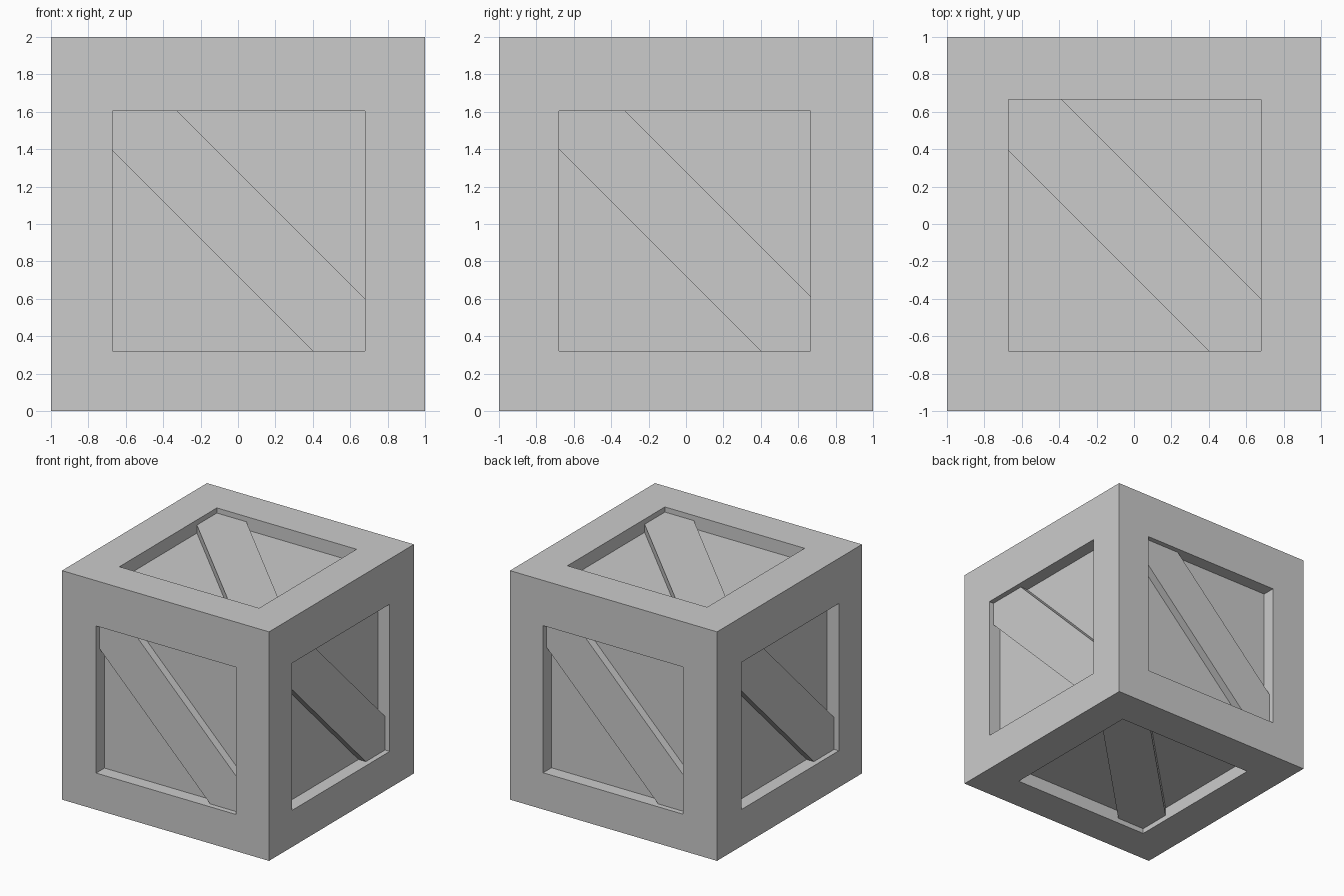
import bpy, bmesh
from mathutils import Vector

if "Cube" in bpy.data.objects:
    bpy.data.objects.remove(bpy.data.objects["Cube"])

PANEL_DEPTH = 0.115   # recess of the inner panels
BRACE_DEPTH = 0.045   # recess of the brace fronts
HALF_BRACE = 0.28     # brace edges lie on u + v = +/- this value
CENTRE = Vector((0, 0, 1))
WINDOW = {0: (-0.67, 0.68), 1: (-0.68, 0.665), 2: (-0.68, 0.605)}  # per world axis

X, Y, Z = Vector((1, 0, 0)), Vector((0, 1, 0)), Vector((0, 0, 1))
SIDES = {"front": (X, Z), "back": (-X, Z), "right": (Y, Z),
         "left": (-Y, Z), "top": (X, Y), "bottom": (X, -Y)}


def span(axis):
    """Window limits measured along a signed axis."""
    i = max(range(3), key=lambda k: abs(axis[k]))
    return sorted(axis[i] * t for t in WINDOW[i])


def finish(bm, name):
    bmesh.ops.remove_doubles(bm, verts=bm.verts, dist=1e-5)
    bmesh.ops.recalc_face_normals(bm, faces=bm.faces)
    mesh = bpy.data.meshes.new(name)
    bm.to_mesh(mesh)
    bm.free()
    obj = bpy.data.objects.new(name, mesh)
    bpy.context.collection.objects.link(obj)
    return obj


def ring(bm, u, v, points, depth):
    n = u.cross(v)
    return [bm.verts.new(CENTRE + u * a + v * b + n * (1 - depth)) for a, b in points]


def bridge(bm, a, b):
    for i in range(len(a)):
        j = (i + 1) % len(a)
        bm.faces.new((a[i], a[j], b[j], b[i]))


body = bmesh.new()
for side, (u, v) in SIDES.items():
    (u0, u1), (v0, v1) = span(u), span(v)

    # Crate side: flat frame, recess walls and inner panel
    window = [(u0, v0), (u1, v0), (u1, v1), (u0, v1)]
    outer = ring(body, u, v, [(-1, -1), (1, -1), (1, 1), (-1, 1)], 0)
    rim = ring(body, u, v, window, 0)
    floor = ring(body, u, v, window, PANEL_DEPTH)
    bridge(body, outer, rim)
    bridge(body, rim, floor)
    body.faces.new(floor)

    # Diagonal brace, trimmed to the window corners
    w = HALF_BRACE
    outline = [(u0, v1), (u0, -w - u0), (-w - v0, v0),
               (u1, v0), (u1, w - u1), (w - v1, v1)]
    bm = bmesh.new()
    face = ring(bm, u, v, outline, BRACE_DEPTH)
    back = ring(bm, u, v, outline, PANEL_DEPTH)
    bm.faces.new(face)
    bm.faces.new(back[::-1])
    bridge(bm, back, face)
    finish(bm, side + "_brace")

finish(body, "crate_body")
